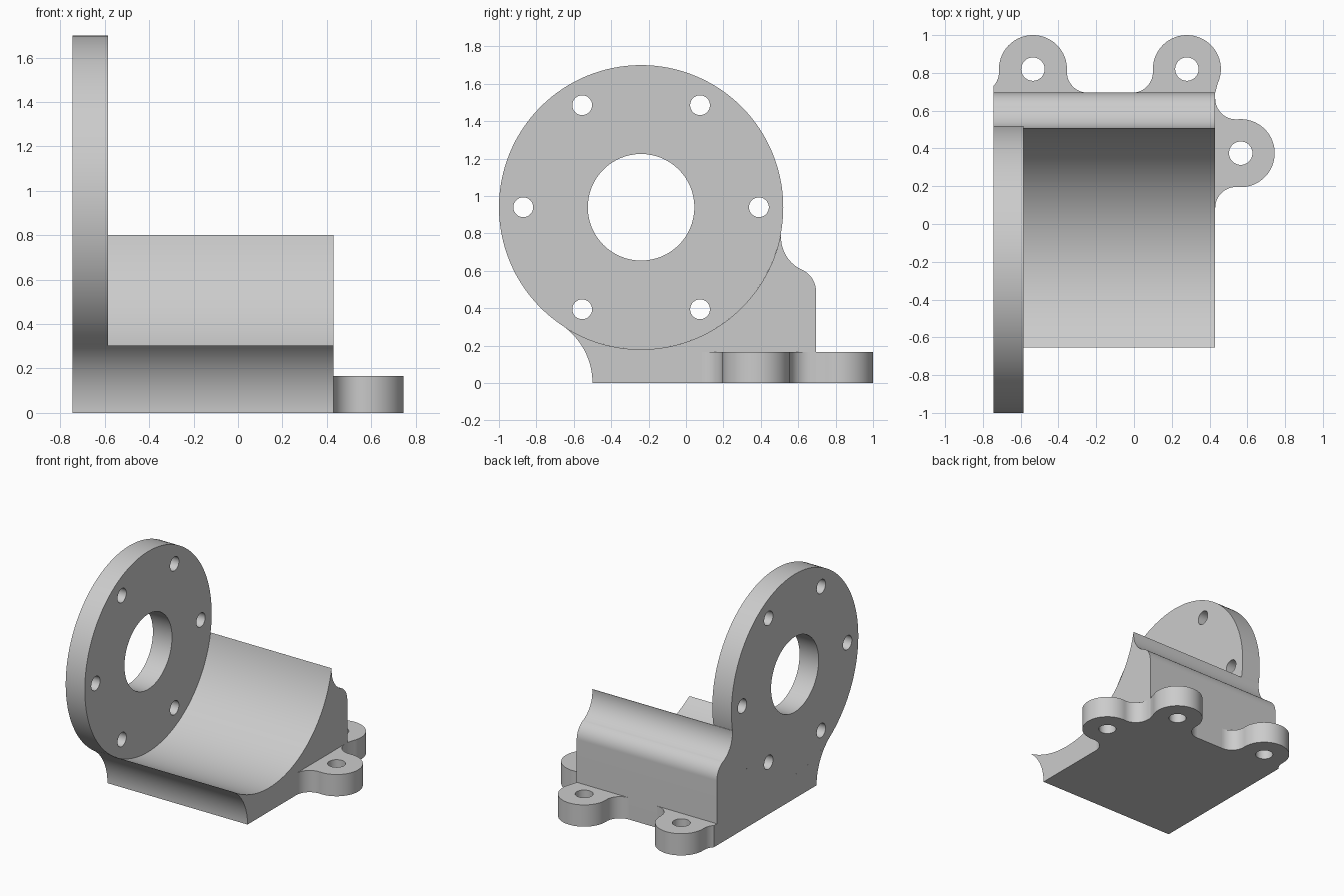
import bpy, bmesh
from math import sin, cos, pi, atan2, radians
from mathutils import Matrix

cube = bpy.data.objects.get("Cube")
if cube:
    bpy.data.objects.remove(cube, do_unlink=True)

grey = bpy.data.materials.new("plain grey")
grey.use_nodes = True
grey.diffuse_color = (0.6, 0.6, 0.6, 1)
grey.node_tree.nodes["Principled BSDF"].inputs["Base Color"].default_value = (0.6, 0.6, 0.6, 1)


def arc(cx, cy, r, a0, a1, n=24):
    """Points along an arc, angles in radians."""
    return [(cx + r * cos(a0 + (a1 - a0) * i / n), cy + r * sin(a0 + (a1 - a0) * i / n))
            for i in range(n + 1)]


def circle(cx, cy, r, n=48):
    return arc(cx, cy, r, 0, 2 * pi, n)[:-1]


def plate(name, loops, thickness, matrix):
    """Extrude an outline with holes; the first face lies on local z = 0."""
    curve = bpy.data.curves.new(name, 'CURVE')
    curve.dimensions = '2D'
    curve.fill_mode = 'BOTH'
    curve.extrude = thickness / 2
    for pts in loops:
        sp = curve.splines.new('POLY')
        sp.points.add(len(pts) - 1)
        for p, (x, y) in zip(sp.points, pts):
            p.co = (x, y, 0, 1)
        sp.use_cyclic_u = True
    tmp = bpy.data.objects.new(name + "_outline", curve)
    bpy.context.collection.objects.link(tmp)
    dg = bpy.context.evaluated_depsgraph_get()
    mesh = bpy.data.meshes.new_from_object(tmp.evaluated_get(dg))
    bpy.data.objects.remove(tmp, do_unlink=True)
    bpy.data.curves.remove(curve)

    bm = bmesh.new()
    bm.from_mesh(mesh)
    bmesh.ops.remove_doubles(bm, verts=bm.verts, dist=1e-5)
    bm.transform(matrix @ Matrix.Translation((0, 0, thickness / 2)))
    bmesh.ops.recalc_face_normals(bm, faces=bm.faces)
    bm.to_mesh(mesh)
    bm.free()
    mesh.materials.clear()
    mesh.materials.append(grey)
    ob = bpy.data.objects.new(name, mesh)
    bpy.context.collection.objects.link(ob)
    bpy.ops.object.select_all(action='DESELECT')
    ob.select_set(True)
    bpy.context.view_layer.objects.active = ob
    bpy.ops.object.shade_smooth_by_angle(angle=radians(30))
    return ob


# Shared dimensions
X0, X1, BACK = -0.745, 0.43, 0.695
CY, CZ, R = -0.24, 0.94, 0.76
side_on = Matrix(((0, 0, 1, X0), (1, 0, 0, 0), (0, 1, 0, 0), (0, 0, 0, 1)))

# Round flange with a bore and six bolt holes
bolts = [circle(CY + 0.63 * cos(k * pi / 3), CZ + 0.63 * sin(k * pi / 3), 0.053, 32)
         for k in range(6)]
plate("flange", [circle(CY, CZ, R, 128), circle(CY, CZ, 0.285, 64)] + bolts, 0.16, side_on)

# Cradle body: hollow front, S-curved back, round seat on top
turn = atan2(0.29, 0.135)
profile = arc(-0.874, 0, 0.374, atan2(0.303, 0.219), 0)
profile += [(BACK, 0)]
profile += arc(BACK - 0.127, 0.49, 0.127, 0, turn, 16)
profile += arc(0.70, 0.78, 0.192, pi + turn, pi - 0.1, 20)
seat_end = atan2(0.80 - CZ, 0.508 - CY)
seat_start = atan2(0.303 - CZ, -0.655 - CY)
profile += arc(CY, CZ, R, seat_end, seat_start, 64)[:-1]
plate("cradle_body", [profile], X1 - X0, side_on)


# Mounting ears: a round lobe with a hole, filleted into the wall at v = 0
def ear(name, h, matrix, left_limit=-1, right_corner=None):
    r, d = 0.18, 0.29
    f = (d * d + h * h - r * r) / (2 * (r + h))
    a = atan2(f - h, d)
    fillet = arc(d, f, f, 1.5 * pi, pi + a, 16)
    left = [(max(-u, left_limit), v) for u, v in reversed(fillet)]
    if right_corner:
        fillet = [(right_corner, 0)]
        a = radians(-25)
    lobe = arc(0, h, r, a, pi - atan2(f - h, d), 48)
    pts = fillet + lobe + left
    clean = [p for i, p in enumerate(pts)
             if abs(p[0] - pts[i - 1][0]) + abs(p[1] - pts[i - 1][1]) > 1e-4]
    plate(name, [clean, circle(0, h, 0.062, 40)], 0.165, matrix)


ear("back_right_ear", 0.125, Matrix.Translation((-0.535, BACK, 0)), left_limit=X0 + 0.535)
ear("back_left_ear", 0.125, Matrix.Translation((0.28, BACK, 0)), right_corner=X1 - 0.28)
ear("side_ear", 0.135, Matrix.Translation((X1, 0.375, 0)) @ Matrix.Rotation(-pi / 2, 4, 'Z'))
